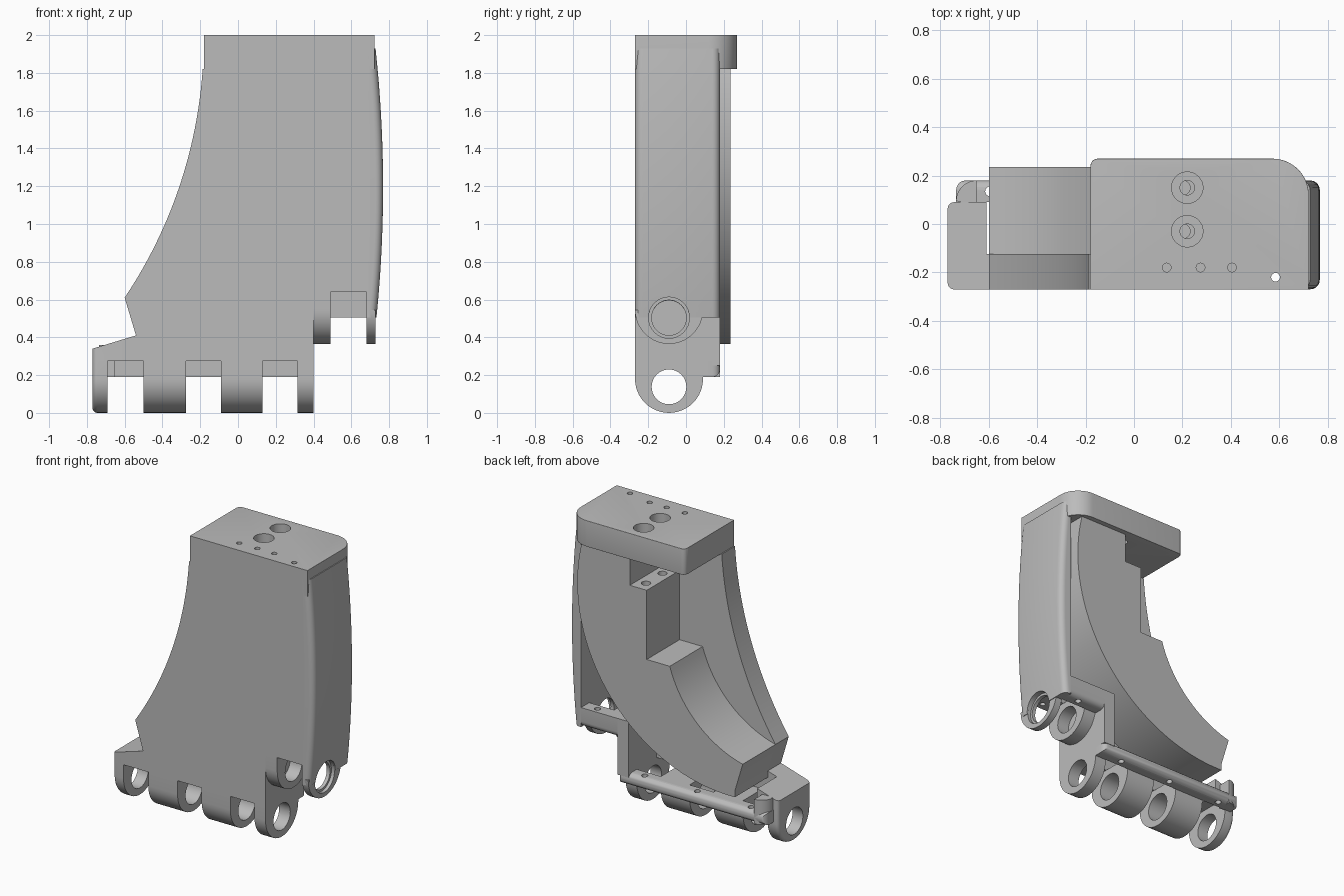
import bpy, bmesh, math
from mathutils import Vector

if "Cube" in bpy.data.objects:
    bpy.data.objects.remove(bpy.data.objects["Cube"], do_unlink=True)

grey = bpy.data.materials.new("plain grey")
grey.use_nodes = True
COLOUR = (0.5, 0.5, 0.5, 1)
grey.diffuse_color = COLOUR
grey.node_tree.nodes["Principled BSDF"].inputs["Base Color"].default_value = COLOUR

# Maps a 2D profile point and a depth to 3D for each extrusion axis
PLACE = {
    "x": lambda p, d: (d, p[0], p[1]),
    "y": lambda p, d: (p[0], d, p[1]),
    "z": lambda p, d: (p[0], p[1], d),
}


def sweep(centre, r, start, end, n=16):
    """Points along a circle between two angles in degrees."""
    angles = [math.radians(start + (end - start) * i / n) for i in range(n + 1)]
    return [(centre[0] + r * math.cos(t), centre[1] + r * math.sin(t)) for t in angles]


def arc(a, b, c, n=32):
    """Points on the shallow arc from a through b to c."""
    a, b, c = Vector(a), Vector(b), Vector(c)
    u, v = b - a, c - a
    k = 2 * (u.x * v.y - u.y * v.x)
    o = a + Vector((v.y * u.length_squared - u.y * v.length_squared,
                    u.x * v.length_squared - v.x * u.length_squared)) / k
    t0 = math.atan2(a.y - o.y, a.x - o.x)
    t1 = math.atan2(c.y - o.y, c.x - o.x)
    span = (t1 - t0 + math.pi) % (2 * math.pi) - math.pi
    return sweep(o, (a - o).length, math.degrees(t0), math.degrees(t0 + span), n)


def prism(name, axis, pts, d0, d1, bevel=0, pick=None):
    """Extrudes a profile and rounds the edges whose two ends satisfy pick."""
    bm = bmesh.new()
    ends = [[bm.verts.new(PLACE[axis](p, d)) for p in pts] for d in (d0, d1)]
    bm.faces.new(ends[0])
    bm.faces.new(ends[1])
    for i in range(len(pts)):
        j = (i + 1) % len(pts)
        bm.faces.new((ends[0][i], ends[0][j], ends[1][j], ends[1][i]))
    bmesh.ops.recalc_face_normals(bm, faces=bm.faces)
    if bevel:
        edges = [e for e in bm.edges if pick(e.verts[0].co, e.verts[1].co)]
        bmesh.ops.bevel(bm, geom=edges, offset=bevel, segments=5, profile=0.5,
                        affect="EDGES", clamp_overlap=True)
    mesh = bpy.data.meshes.new(name)
    bm.to_mesh(mesh)
    bm.free()
    mesh.materials.append(grey)
    ob = bpy.data.objects.new(name, mesh)
    bpy.context.collection.objects.link(ob)
    return ob


def box(name, x0, x1, y0, y1, z0, z1, bevel=0, pick=None):
    return prism(name, "y", [(x0, z0), (x1, z0), (x1, z1), (x0, z1)], y0, y1, bevel, pick)


def drill(ob, axis, centre, r, d0, d1):
    """Cuts a round hole."""
    tool = prism("hole_cutter", axis, sweep(centre, r, 0, 360, 32)[:-1], d0, d1)
    tool.hide_render = True
    bpy.context.view_layer.objects.active = ob
    mod = ob.modifiers.new("hole", "BOOLEAN")
    mod.operation, mod.solver, mod.object = "DIFFERENCE", "EXACT", tool
    bpy.ops.object.modifier_apply(modifier=mod.name)
    bpy.data.objects.remove(tool, do_unlink=True)


FRONT, FLOOR, BACK, LUG = -0.27, -0.125, 0.18, 0.09
parts = []

# Front plate with the concave left edge
inner_edge = arc((0.68, 0.64), (0.7, 1.2), (0.68, 1.82))
plate = prism("front_plate", "y",
              arc((-0.187, 1.82), (-0.252, 1.4), (-0.6, 0.61))
              + [(-0.54, 0.41), (-0.61, 0.389), (-0.61, 0.275), (0.4, 0.275), (0.4, 0.64)]
              + inner_edge, FRONT, FLOOR)
drill(plate, "z", (0.585, -0.22), 0.018, 0.5, 1.9)
parts.append(plate)

# Bowed side wall with rounded long edges
outer_edge = arc((0.733, 0.505), (0.768, 1.2), (0.728, 1.93))
wall = prism("side_wall", "y", outer_edge + [(0.68, 1.93), (0.68, 0.505)], FRONT, BACK, 0.04,
             lambda a, b: a.x > 0.7 and b.x > 0.7 and abs(a.y - b.y) < 0.01)
drill(wall, "x", (-0.09, 0.505), 0.092, 0.6, 0.9)
drill(wall, "x", (-0.09, 0.505), 0.108, 0.705, 0.9)
parts.append(wall)

# Overhanging cap with one large rounded corner
outline = ([(-0.18, FRONT), (0.722, FRONT)] + sweep((0.572, 0.12), 0.15, 0, 90)
           + sweep((-0.15, 0.24), 0.03, 90, 180, 5))


def cap_edge(a, b):
    if abs(a.z - b.z) > 0.01 or max(a.y, b.y) < -0.2:
        return False
    low = 0.2 if a.z < 1.9 else -1
    return min(a.y, b.y) > low and (min(a.x, b.x) > 0.56 or min(a.y, b.y) > 0.2)


cap = prism("top_cap", "z", outline, 1.82, 2, 0.025, cap_edge)
for y in (0.15, -0.03):
    drill(cap, "z", (0.22, y), 0.065, 1.91, 2.1)
    drill(cap, "z", (0.22, y), 0.03, 1.7, 2.05)
for x in (0.135, 0.275, 0.405):
    drill(cap, "z", (x, -0.18), 0.018, 1.87, 2.1)
drill(cap, "z", (0.585, -0.22), 0.018, 1.7, 2.1)
parts.append(cap)

# Curved inner body with a stepped post under the cap
body = prism("curved_body", "y",
             [(0.267, 1.82), (0.267, 1.62), (0.137, 1.62), (0.137, 1.14)]
             + arc((-0.04, 1.14), (-0.25, 0.8), (-0.6, 0.61), 24) + [(-0.54, 0.41)]
             + sweep((-0.5, 1.535), 1.17, -92, 14.1, 48), FLOOR, 0.235)
for y in (0.15, -0.03):
    drill(body, "z", (0.202, y), 0.03, 1.45, 1.7)
parts.append(body)

# Hinge knuckles: lower row of four, upper row of two
rows = [(0, 0.275, [(-0.77, -0.69), (-0.5, -0.275), (-0.09, 0.13), (0.315, 0.4)]),
        (0.365, 0.64, [(0.4, 0.49), (0.68, 0.728)])]
for base, top, spans in rows:
    for i, (x0, x1) in enumerate(spans):
        profile = [(LUG, top), (FRONT, top)] + sweep((-0.09, base + 0.18), 0.18, 180, 360, 24)
        if x0 > 0.6:
            # The end knuckle stops where the side wall takes over
            profile = [p for p in profile if p[1] < 0.6]
        first = x0 < -0.7
        lug = prism(f"knuckle_{'lower' if base == 0 else 'upper'}_{i + 1}", "x", profile, x0, x1,
                    0.025 if first else 0,
                    lambda a, b: max(a.x, b.x) < -0.76 and min(a.z, b.z) < 0.27)
        drill(lug, "x", (-0.09, base + 0.138), 0.092, x0 - 0.1, x1 + 0.1)
        if x0 > 0.6:
            drill(lug, "x", (-0.09, base + 0.138), 0.108, 0.705, x1 + 0.1)
        parts.append(lug)


# Rear flanges with screw holes over the hinge gaps
def rear_low(a, b):
    return min(a.y, b.y) > 0.17 and max(a.z, b.z) < 0.52


lower = box("lower_flange", -0.735, 0.4, LUG, BACK, 0.19, 0.275, 0.04, rear_low)
for x in (-0.595, -0.183, 0.222):
    drill(lower, "z", (x, 0.135), 0.02, 0.1, 0.4)
upper = box("upper_flange", 0.4, 0.69, LUG, BACK, 0.505, 0.64, 0.04, rear_low)
drill(upper, "z", (0.585, 0.135), 0.02, 0.4, 0.8)
parts += [lower, upper]

# Upright joining the two flanges
parts.append(box("step_upright", 0.315, 0.4, FLOOR, BACK, 0.25, 0.64))

# Foot block with a sloping top and its rounded rear tab
parts.append(prism("foot_block", "y",
                   [(-0.77, 0.275), (-0.61, 0.275), (-0.61, 0.389), (-0.77, 0.34)],
                   FRONT, LUG, 0.025,
                   lambda a, b: max(a.x, b.x) < -0.76 and abs(a.z - b.z) > 0.03))
parts.append(prism("foot_tab", "z",
                   [(-0.65, LUG - 0.01), (-0.65, BACK)] + sweep((-0.65, 0.095), 0.085, 90, 180),
                   0.19, 0.36))

# Smooth the curved surfaces and keep hard edges crisp
bpy.ops.object.select_all(action="DESELECT")
for ob in parts:
    ob.select_set(True)
bpy.context.view_layer.objects.active = parts[0]
bpy.ops.object.shade_smooth_by_angle(angle=math.radians(30))
